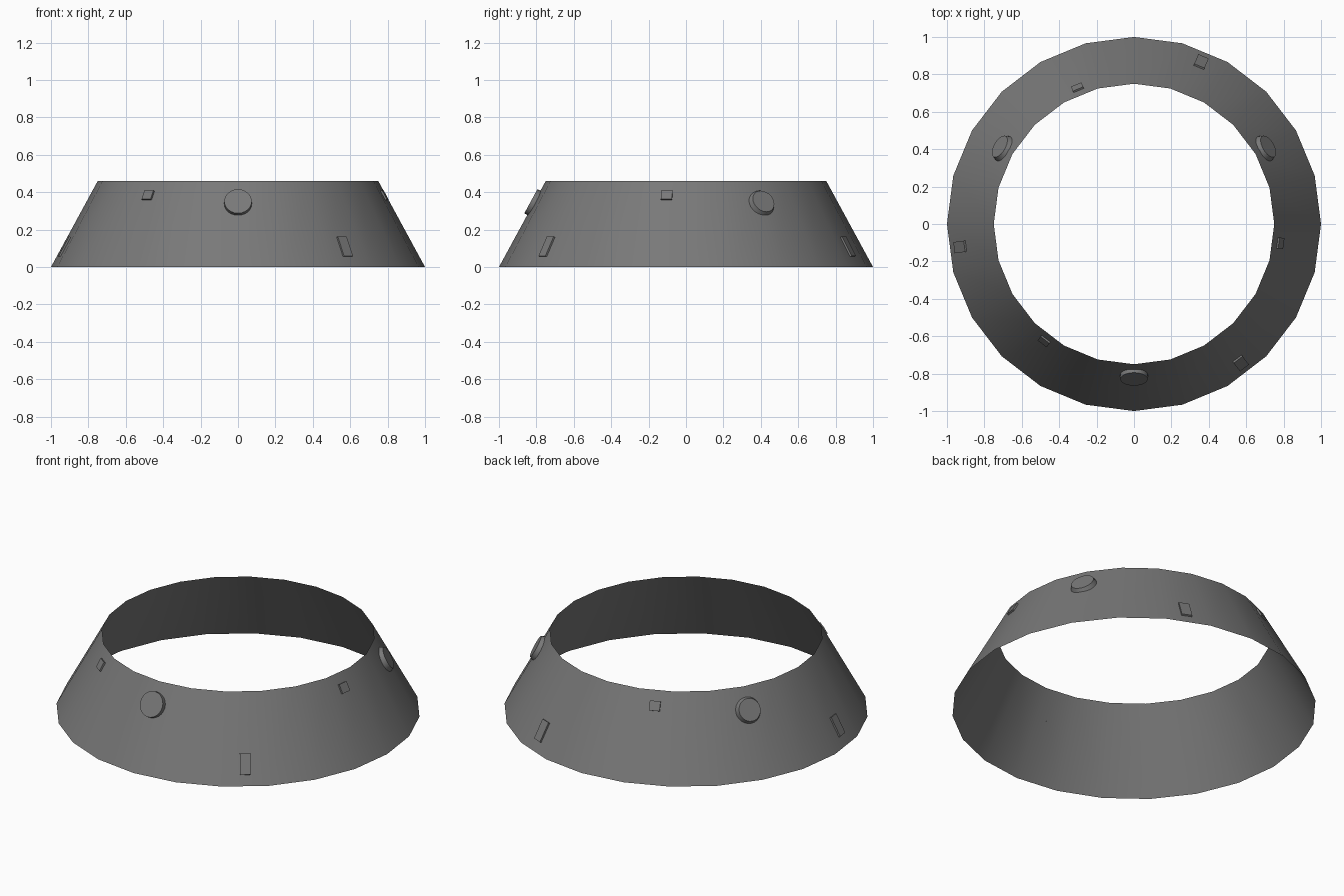
import bpy, bmesh, math
from mathutils import Matrix, Vector

if "Cube" in bpy.data.objects:
    bpy.data.objects.remove(bpy.data.objects["Cube"])

SIDES, R0, R1, H = 24, 1.0, 0.75, 0.46

grey = bpy.data.materials.new("dark grey")
grey.diffuse_color = (0.19, 0.19, 0.19, 1)
grey.use_nodes = True
grey.node_tree.nodes["Principled BSDF"].inputs["Base Color"].default_value = grey.diffuse_color


def make(name, bm, matrix=None):
    if matrix:
        bm.transform(matrix)
    me = bpy.data.meshes.new(name)
    bm.to_mesh(me)
    bm.free()
    me.materials.append(grey)
    ob = bpy.data.objects.new(name, me)
    bpy.context.collection.objects.link(ob)
    return ob


def loop(bm, points):
    return [bm.verts.new(p) for p in points]


def bridge(bm, a, b):
    n = len(a)
    for i in range(n):
        j = (i + 1) % n
        bm.faces.new((a[i], a[j], b[j], b[i]))


def circle(r, n, z):
    return [Vector((r * math.cos(2 * math.pi * i / n), r * math.sin(2 * math.pi * i / n), z))
            for i in range(n)]


def on_slope(angle, z, flat):
    """Frame on the sloped wall: local x sideways, y up the slope, z outward."""
    k = math.cos(math.pi / SIDES) if flat else 1.0
    a = math.radians(angle)
    out = Vector((math.cos(a), math.sin(a), 0))
    up = Vector((0, 0, 1))
    y = ((R1 - R0) * k * out + H * up).normalized()
    x = up.cross(out)
    m = Matrix((x, y, x.cross(y))).transposed().to_4x4()
    m.translation = out * k * (R0 + (R1 - R0) * z / H) + up * z
    return m


def smooth(ob):
    bpy.ops.object.select_all(action='DESELECT')
    ob.select_set(True)
    bpy.context.view_layer.objects.active = ob
    bpy.ops.object.shade_smooth_by_angle(angle=math.radians(30))


# Tapered collar wall, a single open sheet
bm = bmesh.new()
bridge(bm, loop(bm, circle(R0, SIDES, 0)), loop(bm, circle(R1, SIDES, H)))
smooth(make("collar_wall", bm))

# Round buttons fitted over the wall ridges; the rear two have a sloped rim
for i, (angle, tip) in enumerate(((270, 0.073), (30, 0.064), (150, 0.064))):
    bm = bmesh.new()
    base = circle(0.074, 24, 0)
    for p in base:
        p.z = -abs(p.x) * math.tan(math.pi / SIDES) * 0.88
    low, high = loop(bm, base), loop(bm, circle(tip, 24, 0.018))
    bridge(bm, low, high)
    bm.faces.new(high)
    smooth(make(f"round_button_{i + 1}", bm, on_slope(angle, 0.343, False)))


# Rectangular plates on the flat facets
def plate(name, angle, z, w, l, t):
    bm = bmesh.new()
    rect = [(-w / 2, -l / 2), (w / 2, -l / 2), (w / 2, l / 2), (-w / 2, l / 2)]
    low = loop(bm, [(x, y, 0) for x, y in rect])
    high = loop(bm, [(x, y, t) for x, y in rect])
    bridge(bm, low, high)
    bm.faces.new(high)
    make(name, bm, on_slope(angle, z, True))


for i in range(3):
    plate(f"upper_plate_{i + 1}", 112.5 + 120 * i, 0.382, 0.06, 0.055, 0.01)
    plate(f"lower_plate_{i + 1}", 67.5 + 120 * i, 0.107, 0.06, 0.118, 0.01)
